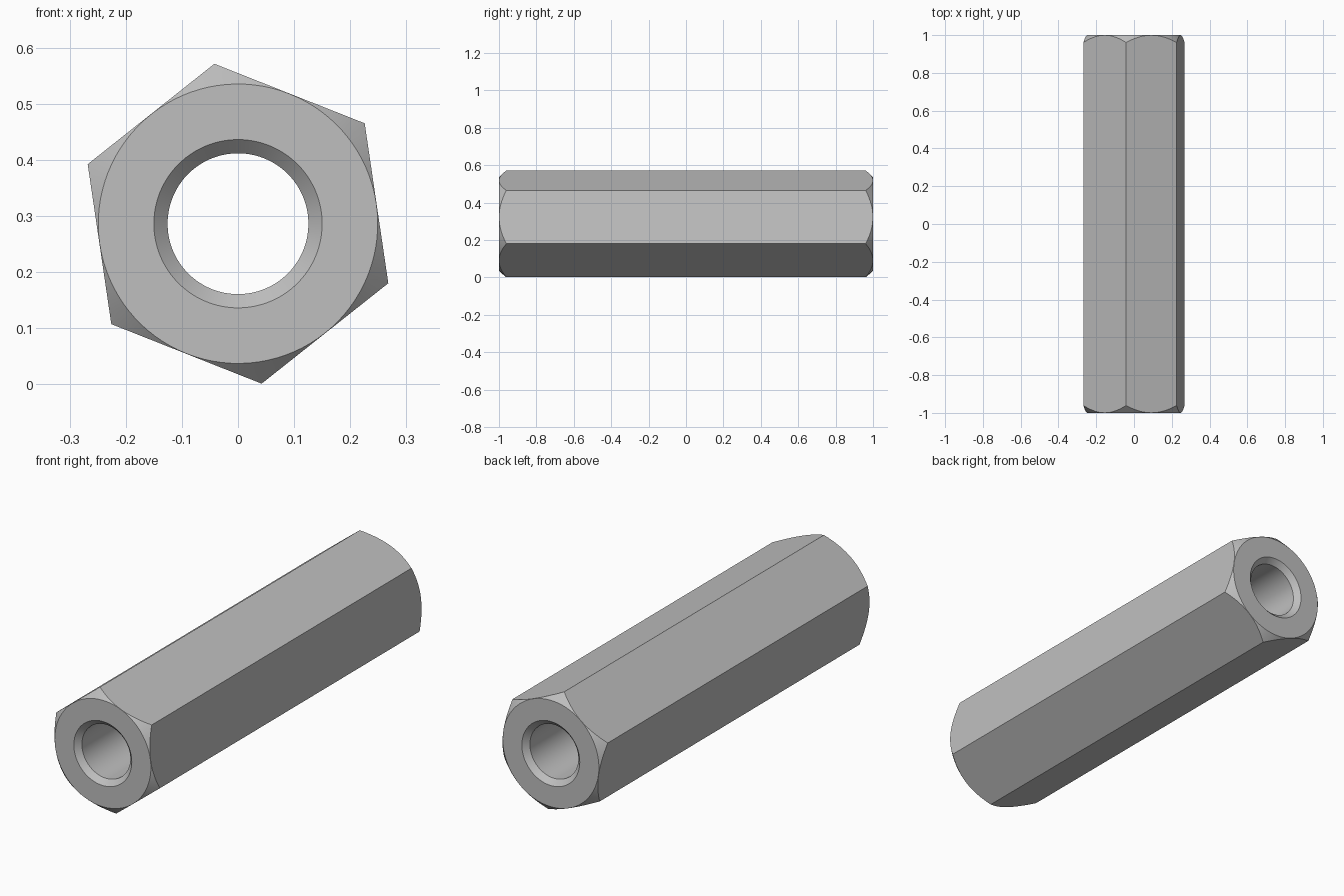
import bpy
import bmesh
from math import cos, sin, pi, radians

cube = bpy.data.objects.get("Cube")
if cube:
    bpy.data.objects.remove(cube, do_unlink=True)

CENTRE_Z = 0.286
APOTHEM = 0.2495
HALF = 1.0
BORE, SINK, FACE = 0.1255, 0.15, 0.249
TURN = radians(98.4)

steel = bpy.data.materials.new("grey steel")
steel.use_nodes = True
steel.diffuse_color = (0.52, 0.52, 0.52, 1)
steel.node_tree.nodes["Principled BSDF"].inputs["Base Color"].default_value = steel.diffuse_color


def make_rings(name, rings, sides, turn=0.0, hollow=False):
    """Skin rings of (radius, y) along y; capped, or joined end to start."""
    bm = bmesh.new()
    loops = []
    for radius, y in rings:
        angles = [turn + 2 * pi * i / sides for i in range(sides)]
        loops.append([bm.verts.new((radius * cos(a), y, CENTRE_Z + radius * sin(a)))
                      for a in angles])
    pairs = list(zip(loops, loops[1:]))
    if hollow:
        pairs.append((loops[-1], loops[0]))
    else:
        bm.faces.new(loops[0])
        bm.faces.new(loops[-1])
    for a, b in pairs:
        for i in range(sides):
            j = (i + 1) % sides
            bm.faces.new((a[i], a[j], b[j], b[i]))
    bmesh.ops.recalc_face_normals(bm, faces=bm.faces)
    mesh = bpy.data.meshes.new(name)
    bm.to_mesh(mesh)
    bm.free()
    mesh.materials.append(steel)
    obj = bpy.data.objects.new(name, mesh)
    bpy.context.collection.objects.link(obj)
    return obj


# Hexagonal bar, overlong so that the turned shape sets its ends
corner = APOTHEM / cos(pi / 6)
nut = make_rings("coupling_nut", [(corner, -1.2), (corner, 1.2)], 6, TURN)

# Turned envelope: countersunk bore, flat end faces and 45 degree chamfers
wide = 0.32
end = [(BORE, HALF - (SINK - BORE)), (SINK, HALF), (FACE, HALF),
       (wide, HALF - (wide - FACE))]
profile = [(r, -y) for r, y in end] + end[::-1]
envelope = make_rings("turned_envelope", profile, 96, TURN, hollow=True)

# Keep only the bar inside the envelope
cut = nut.modifiers.new("turning", "BOOLEAN")
cut.operation = "INTERSECT"
cut.solver = "EXACT"
cut.object = envelope
bpy.ops.object.select_all(action="DESELECT")
nut.select_set(True)
bpy.context.view_layer.objects.active = nut
bpy.ops.object.modifier_apply(modifier=cut.name)
bpy.data.objects.remove(envelope, do_unlink=True)

# Round bore and chamfers, crisp edges
bpy.ops.object.shade_smooth_by_angle(angle=radians(25))
